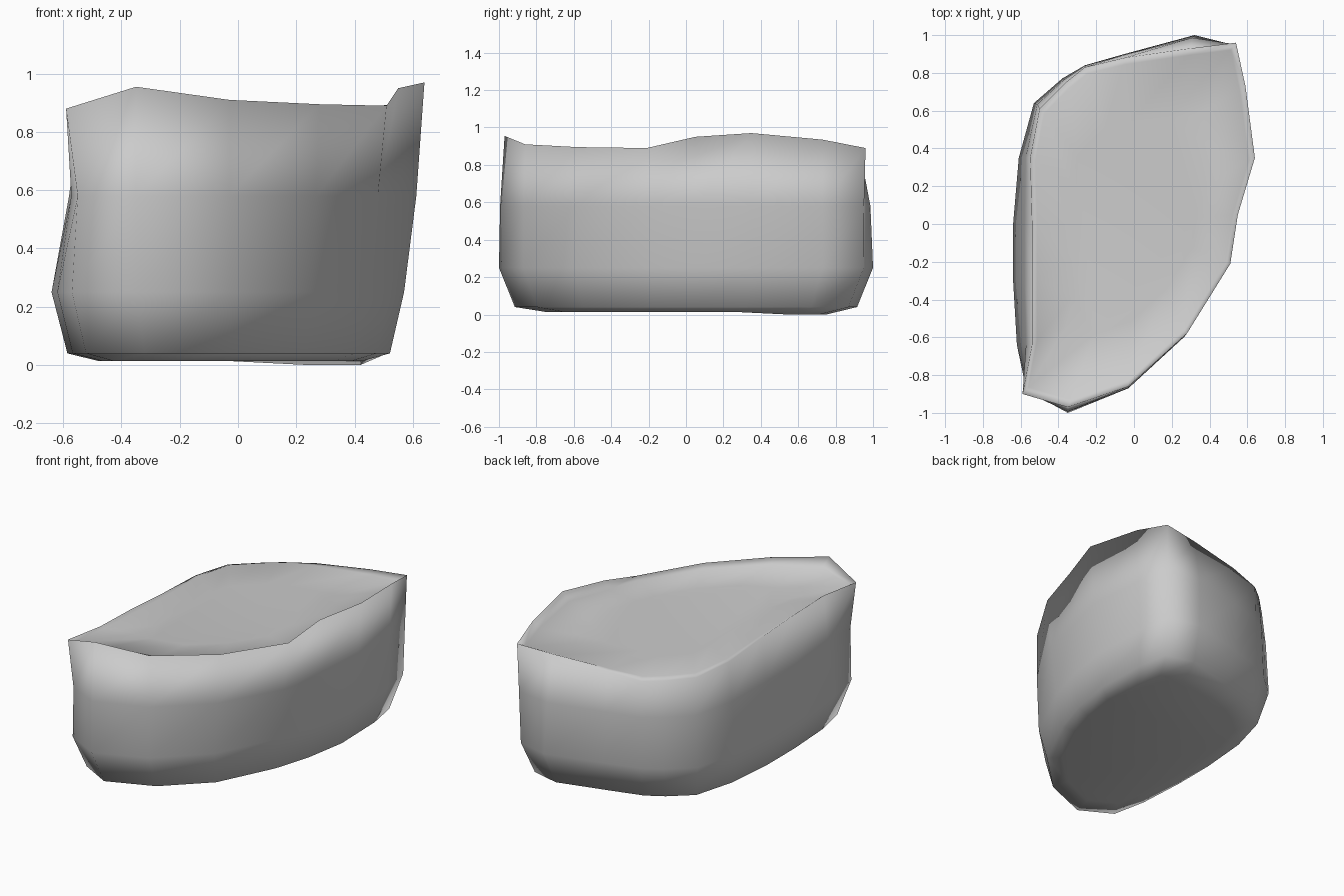
import bpy, bmesh

if "Cube" in bpy.data.objects:
    bpy.data.objects.remove(bpy.data.objects["Cube"])

# Upper rim (x, y, z), running counter-clockwise from the front left corner
rim = [(-.59, -.90, .88), (-.35, -.97, .955), (-.03, -.86, .91), (.28, -.58, .895),
       (.51, -.21, .89), (.55, .05, .95), (.64, .35, .97), (.59, .73, .935),
       (.54, .96, .89), (.30, .93, .875), (-.05, .88, .84), (-.26, .83, .81),
       (-.36, .75, .81), (-.50, .61, .815), (-.55, .35, .83), (-.54, 0, .85),
       (-.54, -.30, .87), (-.54, -.64, .88)]

# Widest outline near the base (x, y), same order
base = [(-.57, -.88), (-.35, -1.0), (-.03, -.87), (.25, -.60), (.44, -.21), (.52, .05),
        (.57, .35), (.56, .73), (.52, .95), (.32, 1.0), (-.05, .90), (-.26, .84),
        (-.38, .77), (-.53, .64), (-.61, .35), (-.64, 0), (-.64, -.30), (-.62, -.64)]


def scaled(ring, s, z):
    return [(p[0] * s, p[1] * s, z) for p in ring]


# Slightly waisted ring at half height
mid = [(a[0] * .6 + b[0] * .4, a[1] * .2 + b[1] * .8, .58) for a, b in zip(rim, base)]
mid[0] = (-.55, -.90, .58)
mid[4] = (.48, -.21, .58)

# Top surface: a short steep lip, then a nearly level floor
lip = [(x * .95, y * .96, z * .5 + .42) for x, y, z in rim]
floor = [(x * .6, y * .6, z * .3 + .58) for x, y, z in rim]

rings = [scaled(base, .75, .014), scaled(base, .915, .04), scaled(base, 1.0, .25),
         mid, rim, lip, floor]

# Boulder: stacked rings bridged with quads and closed at both ends
bm = bmesh.new()
loops = [[bm.verts.new(p) for p in r] for r in rings]
n = len(rim)
for lo, hi in zip(loops, loops[1:]):
    for i in range(n):
        j = (i + 1) % n
        bm.faces.new((lo[i], lo[j], hi[j], hi[i]))
bm.faces.new(loops[0][::-1])
bm.faces.new(loops[-1])

# Underside touches the ground on the right and rear
for v in loops[0]:
    if v.co.x > .1 and v.co.y > .4:
        v.co.z = 0
for f in bm.faces:
    f.smooth = True
bmesh.ops.recalc_face_normals(bm, faces=bm.faces)

mesh = bpy.data.meshes.new("boulder")
bm.to_mesh(mesh)
bm.free()
bpy.context.collection.objects.link(bpy.data.objects.new("boulder", mesh))
